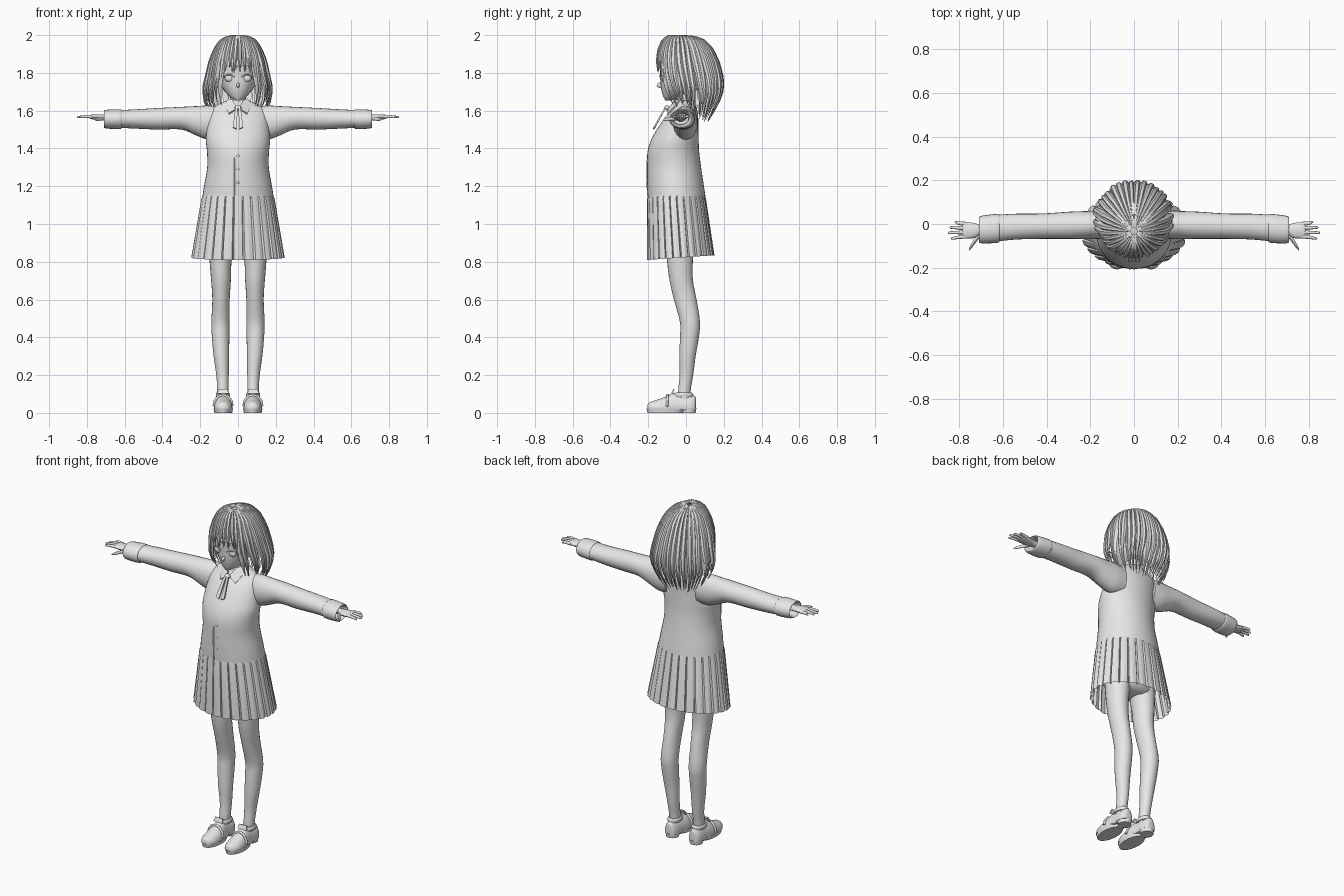
import bpy, bmesh, math, random
from mathutils import Vector

random.seed(4)
cube = bpy.data.objects.get("Cube")
if cube:
    bpy.data.objects.remove(cube)

grey = bpy.data.materials.new("plain_grey")
grey.use_nodes = True
grey.diffuse_color = (0.8, 0.8, 0.8, 1)
grey.node_tree.nodes["Principled BSDF"].inputs["Base Color"].default_value = (0.8, 0.8, 0.8, 1)


def finish(name, bm, angle=40, mirror=False, thick=0):
    """Turn a bmesh into a shaded object with the shared material."""
    bmesh.ops.recalc_face_normals(bm, faces=bm.faces[:])
    mesh = bpy.data.meshes.new(name)
    bm.to_mesh(mesh)
    bm.free()
    mesh.materials.append(grey)
    ob = bpy.data.objects.new(name, mesh)
    bpy.context.collection.objects.link(ob)
    if thick:
        ob.modifiers.new("Solidify", "SOLIDIFY").thickness = thick
    if mirror:
        ob.modifiers.new("Mirror", "MIRROR")
    if angle:
        bpy.ops.object.select_all(action="DESELECT")
        ob.select_set(True)
        bpy.context.view_layer.objects.active = ob
        bpy.ops.object.shade_smooth_by_angle(angle=math.radians(angle))
    return ob


def bridge(bm, rings, caps=False):
    """Skin closed rings of points with quads."""
    loops = [[bm.verts.new(p) for p in ring] for ring in rings]
    n = len(loops[0])
    for lo, hi in zip(loops, loops[1:]):
        for i in range(n):
            bm.faces.new((lo[i], lo[(i + 1) % n], hi[(i + 1) % n], hi[i]))
    if caps:
        bm.faces.new(loops[0])
        bm.faces.new(loops[-1])


def smooth_rows(rows, sub):
    """Resample section rows with a Catmull-Rom spline."""
    out = []
    for k in range(len(rows) - 1):
        quad = [rows[max(0, k - 1)], rows[k], rows[k + 1], rows[min(len(rows) - 1, k + 2)]]
        for s in range(sub):
            t = s / sub
            out.append([b + t * (c - a + t * (2*a - 5*b + 4*c - d + t * (3*(b - c) + d - a))) / 2
                        for a, b, c, d in zip(*quad)])
    return out + [rows[-1]]


def tube(name, axis, rows, sub=4, n=24, caps=True, mirror=False, floor=None, angle=40):
    """Loft elliptical sections (position, centre a, centre b, radius a, radius b)."""
    rings = []
    for p, ca, cb, ra, rb in smooth_rows(rows, sub):
        ring = []
        for i in range(n):
            t = math.tau * i / n
            a, b = ca + ra * math.cos(t), cb + rb * math.sin(t)
            co = {"x": (p, a, b), "y": (a, p, b), "z": (a, b, p)}[axis]
            ring.append(co if floor is None else (co[0], co[1], max(co[2], floor)))
        rings.append(ring)
    bm = bmesh.new()
    bridge(bm, rings, caps)
    return finish(name, bm, angle, mirror)


def cord(name, points, radius, mirror=False):
    """A thin rounded line through the points."""
    curve = bpy.data.curves.new(name, "CURVE")
    curve.dimensions = "3D"
    curve.bevel_depth, curve.bevel_resolution, curve.use_fill_caps = radius, 2, True
    spline = curve.splines.new("POLY")
    spline.points.add(len(points) - 1)
    for point, co in zip(spline.points, points):
        point.co = (*co, 1)
    curve.materials.append(grey)
    ob = bpy.data.objects.new(name, curve)
    bpy.context.collection.objects.link(ob)
    if mirror:
        ob.modifiers.new("Mirror", "MIRROR")


def blob(name, centre, size, mirror=False):
    bm = bmesh.new()
    bmesh.ops.create_uvsphere(bm, u_segments=16, v_segments=10, radius=1)
    for v in bm.verts:
        v.co = Vector(centre) + v.co * Vector(size)
    finish(name, bm, 60, mirror)


def plate(name, points, mirror=False):
    bm = bmesh.new()
    bm.faces.new([bm.verts.new(p) for p in points])
    finish(name, bm, 0, mirror, 0.008)


# Head, neck and face
tube("head", "z", [(1.655, 0, -.095, .012, .015), (1.675, 0, -.07, .045, .05), (1.72, 0, -.03, .083, .103),
                   (1.78, 0, -.015, .11, .122), (1.85, 0, 0, .12, .138), (1.92, 0, 0, .105, .12),
                   (1.97, 0, 0, .05, .06)])
tube("neck", "z", [(1.58, 0, 0, .05, .05), (1.64, 0, -.01, .042, .042), (1.72, 0, -.01, .042, .042)])
blob("nose", (0, -.138, 1.735), (.009, .017, .014))
blob("eye", (.046, -.121, 1.772), (.025, .012, .019), True)
cord("upper_lash", [(.018, -.138, 1.778), (.035, -.137, 1.79), (.055, -.129, 1.79), (.075, -.113, 1.778)], .003, True)
cord("mouth", [(-.015, -.118, 1.698), (0, -.122, 1.696), (.015, -.118, 1.698)], .002)

# Hair surface: height, front y, back y, half width
HAIR = [(2.0, -.045, -.025, .01), (1.992, -.09, .045, .055), (1.965, -.12, .095, .09), (1.92, -.143, .135, .118),
        (1.86, -.157, .165, .143), (1.8, -.157, .185, .157), (1.72, -.14, .197, .178), (1.65, -.105, .175, .172),
        (1.58, -.05, .14, .14), (1.53, 0, .11, .11)]


def hair_point(a, z, scale=1.0):
    z = min(max(z, HAIR[-1][0]), HAIR[0][0])
    for hi, lo in zip(HAIR, HAIR[1:]):
        if z >= lo[0]:
            t = (hi[0] - z) / (hi[0] - lo[0])
            front, back, wide = (h + (l - h) * t for h, l in zip(hi[1:], lo[1:]))
            break
    mid, half = (front + back) / 2, (back - front) / 2
    return Vector((wide * scale * math.sin(a), mid - half * scale * math.cos(a), z))


def strand(bm, a, end, width, scale):
    """One tapering lock that follows the hair surface from the crown."""
    rings, steps, top = [], 14, 1.999
    flare, drift = random.uniform(-.05, .06), random.uniform(-.08, .08)
    for k in range(steps + 1):
        t = k / steps
        z = top - (top - end) * t ** 1.7
        ang, size = a + drift * t * t, scale + flare * t * t
        c = hair_point(ang, z, size)
        side = hair_point(ang + .01, z, size) - hair_point(ang - .01, z, size)
        down = hair_point(ang, z - .01, size) - hair_point(ang, z + .01, size)
        out = side.cross(down).normalized()
        if out.dot(c - Vector((0, 0, 1.8))) < 0:
            out = -out
        w = side.length / .02 * width * (1 - t ** 4) + .001
        d = .013 * min(1, t * 4) * (1 - t ** 3) + .001
        side.normalize()
        rings.append([c + side * w, c + side * w * .5 + out * d, c - side * w * .5 + out * d,
                      c - side * w, c - out * d * .5])
    bridge(bm, rings, True)


# Hair: inner cap, then two layers of locks, short over the forehead
bm = bmesh.new()
bridge(bm, [[hair_point(math.tau * i / 32, z, .95) for i in range(32)] for z in (1.995, 1.985, 1.965, 1.92, 1.88, 1.84)])
finish("hair_cap", bm)
for name, count, scale, shift in (("outer_hair", 36, 1, .5), ("inner_hair", 30, .93, 0)):
    bm = bmesh.new()
    for i in range(count):
        a = math.tau * (i + shift) / count
        turn = abs((a + math.pi) % math.tau - math.pi)
        if turn < .62:
            end = 1.812
        elif turn < 1.3:
            end = 1.63
        else:
            end = 1.62 - .07 * min(1, (turn - 1.3) / .8)
        strand(bm, a, end + random.uniform(-.012, .015), math.pi / count * 1.15, scale)
    finish(name, bm, 50)

# Cardigan with sleeves and turned cuffs
tube("cardigan_body", "z", [(1.145, 0, -.05, .188, .153), (1.2, 0, -.055, .18, .15), (1.3, 0, -.063, .163, .143),
                            (1.38, 0, -.067, .164, .137), (1.44, 0, -.06, .17, .127), (1.5, 0, -.045, .166, .11),
                            (1.56, 0, -.025, .16, .09), (1.6, 0, -.01, .15, .07), (1.63, 0, -.005, .11, .055),
                            (1.655, 0, -.01, .055, .048)], n=40, caps=False)
tube("sleeve", "x", [(.1, 0, 1.535, .06, .085), (.16, -.003, 1.537, .065, .09), (.22, -.005, 1.546, .064, .078),
                     (.3, -.006, 1.56, .062, .06), (.42, -.01, 1.557, .058, .057), (.54, -.012, 1.556, .059, .051),
                     (.64, -.02, 1.556, .061, .046)], mirror=True)
tube("cuff", "x", [(.615, -.018, 1.556, .058, .044), (.625, -.02, 1.555, .066, .052), (.69, -.025, 1.555, .064, .05),
                   (.71, -.026, 1.556, .058, .045), (.7, -.026, 1.556, .05, .038), (.66, -.026, 1.556, .04, .03)],
     mirror=True, caps=False)
cord("front_edge", [(-.02, -.194, 1.4), (-.02, -.205, 1.33), (-.02, -.205, 1.25), (-.02, -.203, 1.15)], .004)
for z in (1.36, 1.29, 1.22):
    blob("button", (0, -.203, z), (.008, .005, .008))

# Collar and ribbon
plate("collar", [(.004, -.092, 1.615), (.05, -.1, 1.585), (.075, -.05, 1.632), (.05, -.03, 1.665), (.03, -.058, 1.658)], True)
blob("ribbon_knot", (0, -.1, 1.615), (.018, .014, .014))
plate("ribbon_tail", [(.002, -.105, 1.615), (.014, -.105, 1.615), (.028, -.165, 1.51), (.008, -.168, 1.5)], True)

# Hands
tube("palm", "x", [(.64, -.026, 1.56, .024, .018), (.7, -.027, 1.563, .023, .016), (.735, -.03, 1.565, .035, .016),
                   (.775, -.029, 1.567, .038, .012), (.785, -.029, 1.567, .034, .008)], n=16, mirror=True)
for finger, root, tip, reach in (("little_finger", 0, .008, .822), ("ring_finger", -.019, -.016, .845),
                                 ("middle_finger", -.038, -.04, .853), ("index_finger", -.056, -.066, .84)):
    tube(finger, "x", [(.765, root, 1.567, .01, .009), (.805, (root + tip) / 2, 1.569, .008, .008),
                       (reach - .008, tip, 1.566, .006, .006), (reach, tip, 1.565, .001, .001)], n=10, mirror=True)
tube("thumb", "x", [(.7, -.04, 1.56, .013, .012), (.725, -.072, 1.557, .014, .01), (.748, -.105, 1.553, .01, .008),
                    (.757, -.12, 1.551, .002, .002)], n=10, mirror=True)

# Pleated skirt, hem slightly lifted at the back
bm = bmesh.new()
PLEATS = 26
rings = []
for z, cy, rx, ry, depth in ((1.19, -.052, .172, .143, .01), (1.13, -.05, .19, .152, .03), (.81, -.028, .237, .17, .05)):
    ring = []
    for i in range(PLEATS):
        for step, grow in ((0, -.7), (.12, .8), (.55, 1), (.94, .3)):
            t = math.tau * (i + step) / PLEATS
            k = 1 + depth * grow
            y = cy + ry * k * math.sin(t)
            ring.append((rx * k * math.cos(t), y, z + (.07 * (y + .2) if z < 1 else 0)))
    rings.append(ring)
bridge(bm, rings)
finish("pleated_skirt", bm, 20)

# Hips and legs
tube("hips", "z", [(.87, 0, -.035, .1, .06), (.9, 0, -.035, .145, .09), (1.0, 0, -.04, .16, .11), (1.15, 0, -.05, .15, .12)])
tube("leg", "z", [(.05, .08, -.01, .03, .034), (.12, .08, -.008, .03, .033), (.2, .082, .002, .033, .036),
                  (.3, .088, .008, .041, .043), (.4, .092, .018, .046, .05), (.48, .093, .021, .048, .053),
                  (.6, .09, -.004, .046, .06), (.7, .09, -.025, .052, .062), (.8, .092, -.032, .058, .068),
                  (.94, .085, -.035, .072, .08)], mirror=True)

# Loafers: upper, sole, heel, tongue, strap and collar
tube("shoe_upper", "y", [(-.205, .078, .025, .012, .012), (-.195, .078, .025, .03, .03), (-.16, .078, .025, .046, .042),
                         (-.11, .078, .025, .049, .06), (-.07, .078, .025, .045, .08), (-.03, .079, .025, .041, .074),
                         (.02, .08, .025, .039, .07), (.045, .08, .025, .03, .065), (.052, .08, .025, .015, .055)],
     mirror=True, floor=.02)
tube("sole", "z", [(0, .078, -.11, .047, .094), (.022, .078, -.11, .051, .099)], sub=1, mirror=True)
tube("sole_back", "z", [(.014, .079, -.03, .038, .082), (.026, .079, -.03, .042, .086)], sub=1, mirror=True)
tube("heel", "z", [(0, .079, .015, .036, .036), (.024, .079, .015, .038, .04)], sub=1, mirror=True)
tube("shoe_collar", "z", [(.085, .08, -.012, .036, .05), (.1, .08, -.012, .037, .05), (.108, .08, -.012, .032, .043)],
     mirror=True)
plate("tongue", [(.05, -.07, .1), (.11, -.07, .1), (.104, -.06, .124), (.056, -.06, .124)], True)
cord("strap", [(.03, -.1, .035), (.036, -.1, .065), (.056, -.098, .088), (.08, -.097, .094),
               (.104, -.098, .088), (.122, -.1, .065), (.128, -.1, .035)], .007, True)
